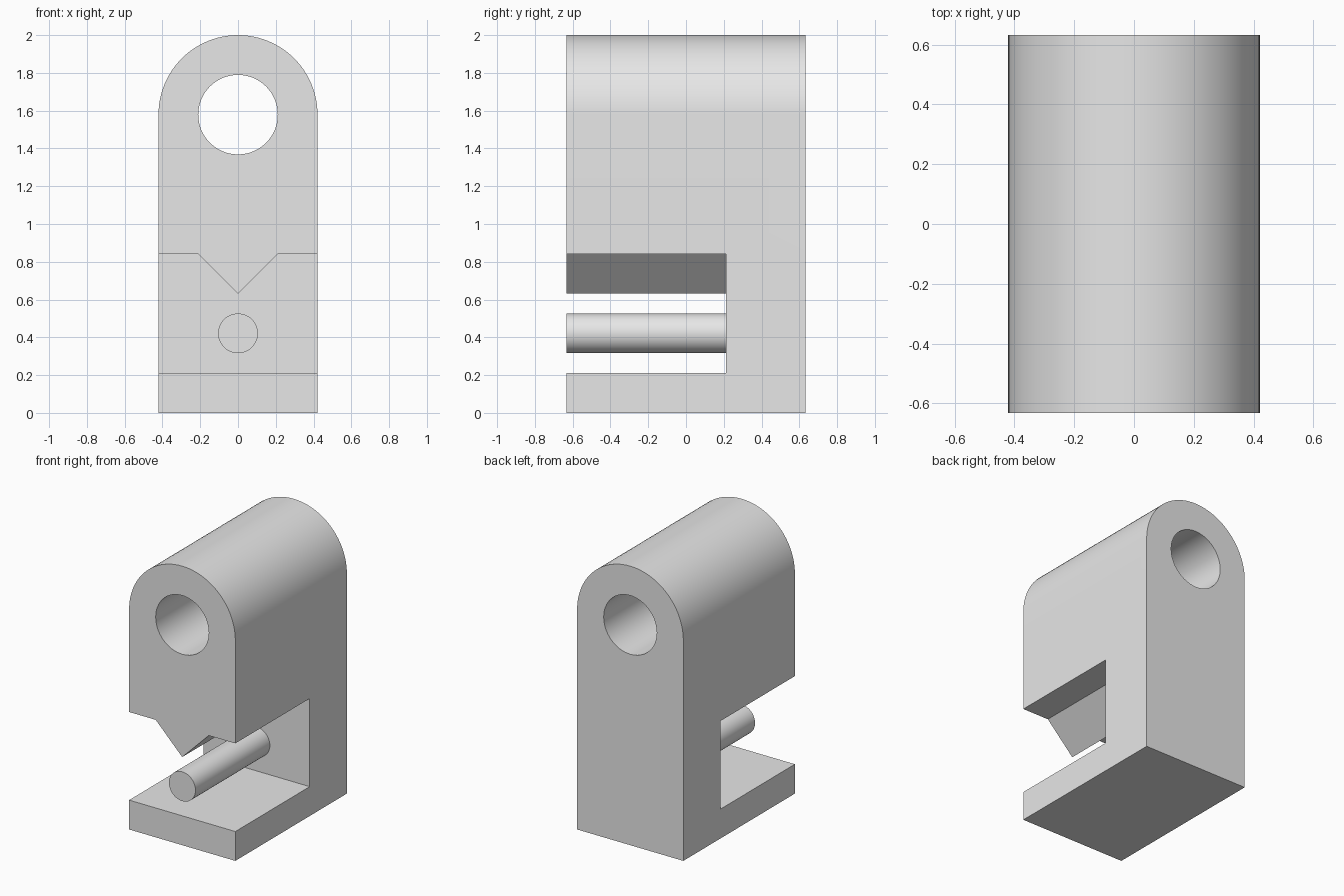
import bpy
import bmesh
from math import pi, sin, cos, radians

if "Cube" in bpy.data.objects:
    bpy.data.objects.remove(bpy.data.objects["Cube"], do_unlink=True)

U = 2 / 19               # design unit: the block is 8 wide, 12 deep, 19 high
FRONT, BACK = -6, 6
SLOT_BACK = 2

grey = bpy.data.materials.new("plain grey")
grey.use_nodes = True
colour = (0.8, 0.8, 0.8, 1)
grey.diffuse_color = colour
grey.node_tree.nodes["Principled BSDF"].inputs["Base Color"].default_value = colour


def arc(radius, z, start, end, steps):
    return [(radius * cos(start + (end - start) * i / steps),
             z + radius * sin(start + (end - start) * i / steps))
            for i in range(steps + 1)]


def extrude(name, profile, y0, y1):
    """Extrude an (x, z) profile along y, all in design units."""
    bm = bmesh.new()
    face = bm.faces.new([bm.verts.new((x * U, y0 * U, z * U)) for x, z in profile])
    new = bmesh.ops.extrude_face_region(bm, geom=[face])["geom"]
    verts = [v for v in new if isinstance(v, bmesh.types.BMVert)]
    bmesh.ops.translate(bm, verts=verts, vec=(0, (y1 - y0) * U, 0))
    bmesh.ops.recalc_face_normals(bm, faces=bm.faces)
    mesh = bpy.data.meshes.new(name)
    bm.to_mesh(mesh)
    bm.free()
    mesh.materials.append(grey)
    obj = bpy.data.objects.new(name, mesh)
    bpy.context.collection.objects.link(obj)
    return obj


def activate(obj):
    bpy.ops.object.select_all(action="DESELECT")
    obj.select_set(True)
    bpy.context.view_layer.objects.active = obj


def cut(target, cutter):
    cutter.hide_render = True
    mod = target.modifiers.new("cut", "BOOLEAN")
    mod.operation = "DIFFERENCE"
    mod.solver = "EXACT"
    mod.object = cutter
    activate(target)
    bpy.ops.object.modifier_apply(modifier=mod.name)
    bpy.data.objects.remove(cutter, do_unlink=True)


# Round-topped block
body = extrude("body", [(-4, 0), (4, 0)] + arc(4, 15, 0, pi, 48), FRONT, BACK)

# Through hole in the rounded top
cut(body, extrude("hole_cutter", arc(2, 15, 0, 2 * pi, 64)[:-1], FRONT - 1, BACK + 1))

# Open slot at the front, leaving a V-shaped ridge under the upper jaw
slot = [(-5, 2), (5, 2), (5, 8), (2, 8), (0, 6), (-2, 8), (-5, 8)]
cut(body, extrude("slot_cutter", slot, FRONT - 1, SLOT_BACK))

# Round pin standing out from the back wall of the slot
pin = extrude("pin", arc(1, 4, 0, 2 * pi, 48)[:-1], FRONT, SLOT_BACK + 0.2)

for obj in (body, pin):
    activate(obj)
    bpy.ops.object.shade_smooth_by_angle(angle=radians(30))
